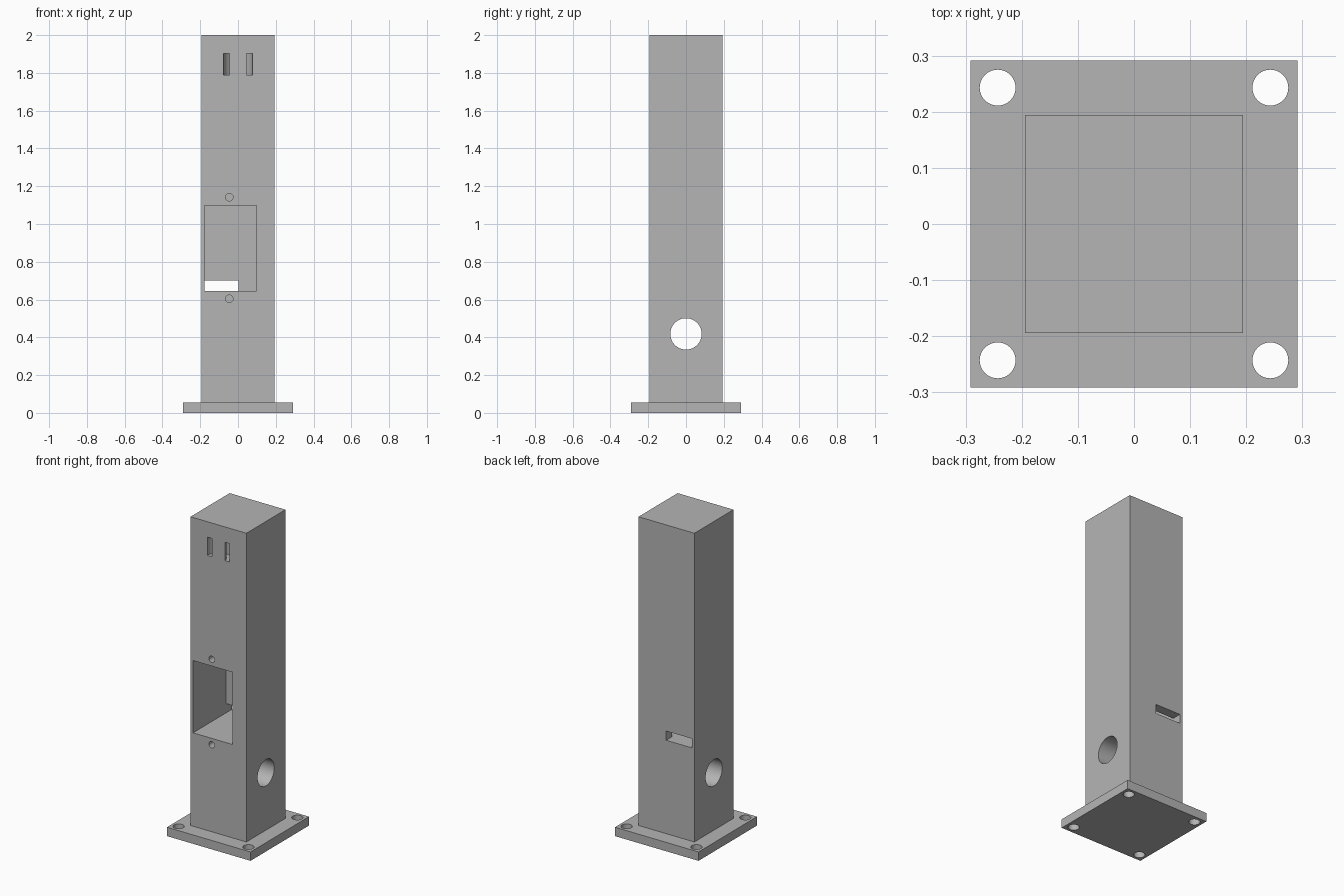
import bpy, bmesh
from math import cos, sin, pi, radians
from mathutils import Matrix

default = bpy.data.objects.get("Cube")
if default:
    bpy.data.objects.remove(default)

POST = 0.1945      # half width of the post
PLATE = 0.291      # half width of the base plate
THICK = 0.056      # plate thickness

grey = bpy.data.materials.new("plain grey")
grey.use_nodes = True
colour = (0.46, 0.46, 0.46, 1)
grey.diffuse_color = colour
grey.node_tree.nodes["Principled BSDF"].inputs["Base Color"].default_value = colour


def make_object(name, bm):
    bmesh.ops.recalc_face_normals(bm, faces=bm.faces)
    mesh = bpy.data.meshes.new(name)
    bm.to_mesh(mesh)
    bm.free()
    mesh.materials.append(grey)
    obj = bpy.data.objects.new(name, mesh)
    bpy.context.collection.objects.link(obj)
    return obj


def box(name, low, high):
    bm = bmesh.new()
    bmesh.ops.create_cube(bm, size=1)
    for v in bm.verts:
        v.co = [(a + b) / 2 + c * (b - a) for a, b, c in zip(low, high, v.co)]
    return make_object(name, bm)


def cylinder(name, centre, radius, length, axis="Z"):
    bm = bmesh.new()
    turn = {"X": Matrix.Rotation(pi / 2, 4, "Y"),
            "Y": Matrix.Rotation(pi / 2, 4, "X"),
            "Z": Matrix.Identity(4)}[axis]
    bmesh.ops.create_cone(bm, cap_ends=True, segments=48, radius1=radius, radius2=radius,
                          depth=length, matrix=Matrix.Translation(centre) @ turn)
    return make_object(name, bm)


def ring(name, inner, outer, y, z_low, z_high, steps=48):
    """Upright-axis ring with a rectangular section."""
    bm = bmesh.new()
    section = [(inner, z_low), (outer, z_low), (outer, z_high), (inner, z_high)]
    loops = []
    for i in range(steps):
        a = 2 * pi * i / steps
        loops.append([bm.verts.new((r * cos(a), y + r * sin(a), z)) for r, z in section])
    for i, here in enumerate(loops):
        there = loops[(i + 1) % steps]
        for k in range(4):
            m = (k + 1) % 4
            bm.faces.new((here[k], here[m], there[m], there[k]))
    return make_object(name, bm)


def cut(target, cutters):
    bpy.context.view_layer.objects.active = target
    for cutter in cutters:
        cutter.hide_render = True
        mod = target.modifiers.new("cut", "BOOLEAN")
        mod.operation = "DIFFERENCE"
        mod.solver = "EXACT"
        mod.object = cutter
        bpy.ops.object.modifier_apply(modifier=mod.name)
        bpy.data.objects.remove(cutter)
    bpy.ops.object.select_all(action="DESELECT")
    target.select_set(True)
    bpy.ops.object.shade_smooth_by_angle(angle=radians(30))


# Base plate with four bolt holes
plate = box("base_plate", (-PLATE, -PLATE, 0), (PLATE, PLATE, THICK))
cut(plate, [cylinder("bolt_cutter", (sx * 0.243, sy * 0.243, THICK / 2), 0.032, 0.2)
            for sx in (-1, 1) for sy in (-1, 1)])

# Square post: front pocket, rear cable slot, cross hole, screw holes, curved tie channel
post = box("post", (-POST, -POST, THICK), (POST, POST, 2))
cut(post, [
    box("pocket_cutter", (-0.177, -0.3, 0.644), (0.098, 0.135, 1.099)),
    box("rear_slot_cutter", (-0.177, 0.1, 0.644), (0.002, 0.3, 0.702)),
    cylinder("cross_hole_cutter", (0, 0, 0.418), 0.083, 1, "X"),
    cylinder("upper_screw_cutter", (-0.046, -POST, 1.142), 0.02, 0.2, "Y"),
    cylinder("lower_screw_cutter", (-0.046, -POST, 0.604), 0.02, 0.2, "Y"),
    ring("tie_channel_cutter", 0.045, 0.078, -POST, 1.788, 1.903),
])
